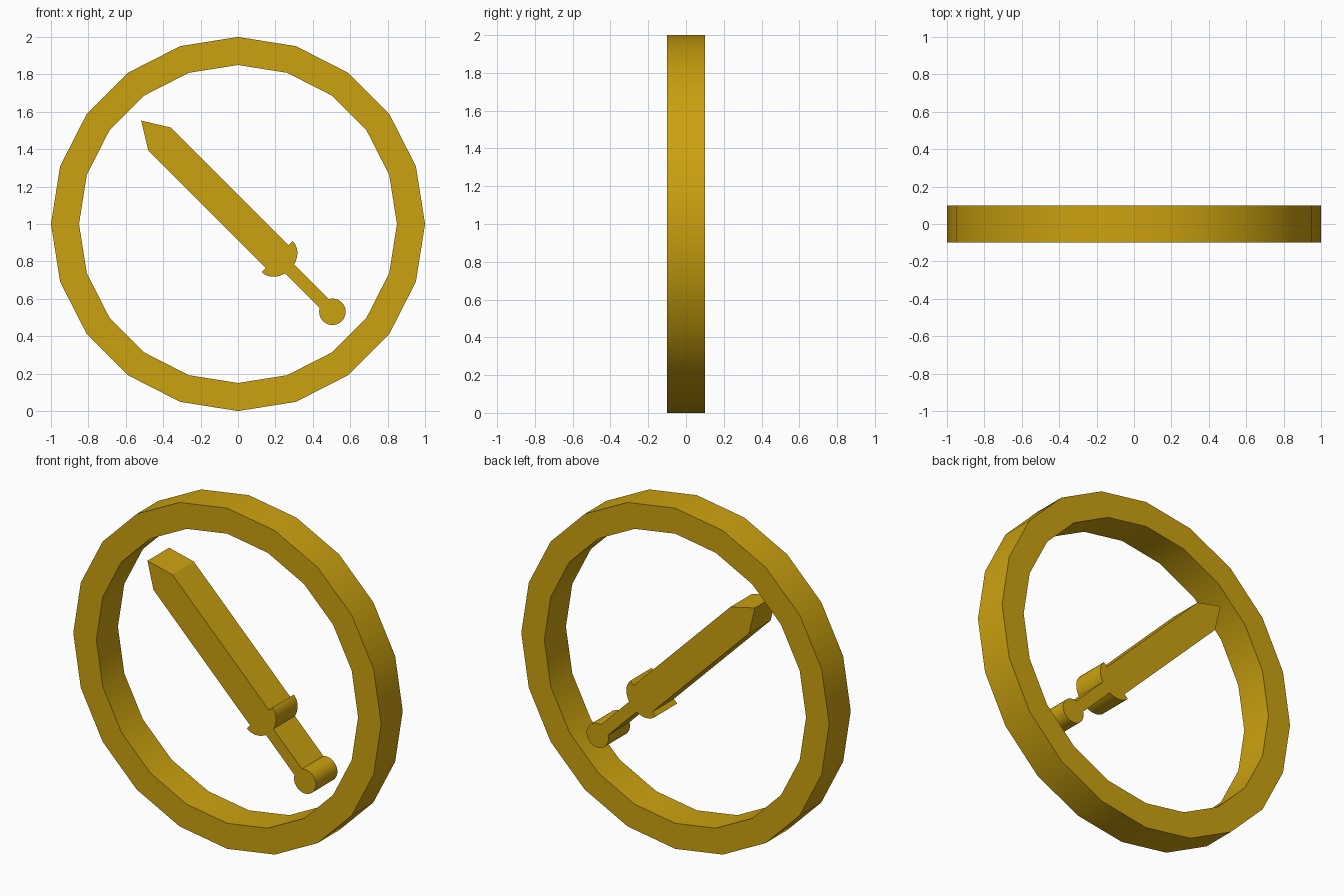
import bpy, bmesh
from math import sin, cos, pi, asin, sqrt, radians

if "Cube" in bpy.data.objects:
    bpy.data.objects.remove(bpy.data.objects["Cube"])

HALF = 0.1  # half thickness of every part

gold = bpy.data.materials.new("gold")
gold.diffuse_color = (0.60, 0.36, 0.005, 1)
gold.use_nodes = True
gold.node_tree.nodes["Principled BSDF"].inputs["Base Color"].default_value = gold.diffuse_color


def finish(bm, name):
    bmesh.ops.recalc_face_normals(bm, faces=bm.faces)
    me = bpy.data.meshes.new(name)
    bm.to_mesh(me)
    bm.free()
    ob = bpy.data.objects.new(name, me)
    bpy.context.collection.objects.link(ob)
    me.materials.append(gold)
    bpy.ops.object.select_all(action='DESELECT')
    ob.select_set(True)
    bpy.context.view_layer.objects.active = ob
    bpy.ops.object.shade_smooth_by_angle(angle=radians(30))
    return ob


# Ring: 20-sided band with a rectangular section
N = 20
bm = bmesh.new()
section = [(1.0, -HALF), (1.0, HALF), (0.85, HALF), (0.85, -HALF)]
loops = [[bm.verts.new((r * cos(2 * pi * i / N), y, 1 + r * sin(2 * pi * i / N)))
          for r, y in section] for i in range(N)]
for i in range(N):
    a, b = loops[i], loops[(i + 1) % N]
    for j in range(4):
        k = (j + 1) % 4
        bm.faces.new((a[j], b[j], b[k], a[k]))
finish(bm, "ring")

# Sword: half outline (distance along axis, half width), mirrored and extruded
half = [(-0.757, 0), (-0.617, 0.0865), (0.272, 0.0865)]
grip = 0.034
end = asin(grip / 0.117)
for i in range(9):  # rounded guard
    a = pi / 2 + (end - pi / 2) * i / 8
    half.append((0.272 + 0.097 * cos(a), 0.117 * sin(a)))
start = pi - asin(grip / 0.071)
for i in range(13):  # round pommel
    a = start * (1 - i / 12)
    half.append((0.689 + 0.071 * cos(a), 0.071 * sin(a)))
outline = half + [(s, -t) for s, t in reversed(half[1:-1])]

bm = bmesh.new()
q = sqrt(0.5)
verts = []
for s, t in outline:
    t += 0.025  # sword axis sits slightly off the ring centre
    verts.append(bm.verts.new((q * (s + t), -HALF, 1 + q * (t - s))))
face = bm.faces.new(verts)
res = bmesh.ops.extrude_face_region(bm, geom=[face], use_keep_orig=True)
bmesh.ops.translate(bm, vec=(0, 2 * HALF, 0),
                    verts=[g for g in res["geom"] if isinstance(g, bmesh.types.BMVert)])
finish(bm, "sword")
